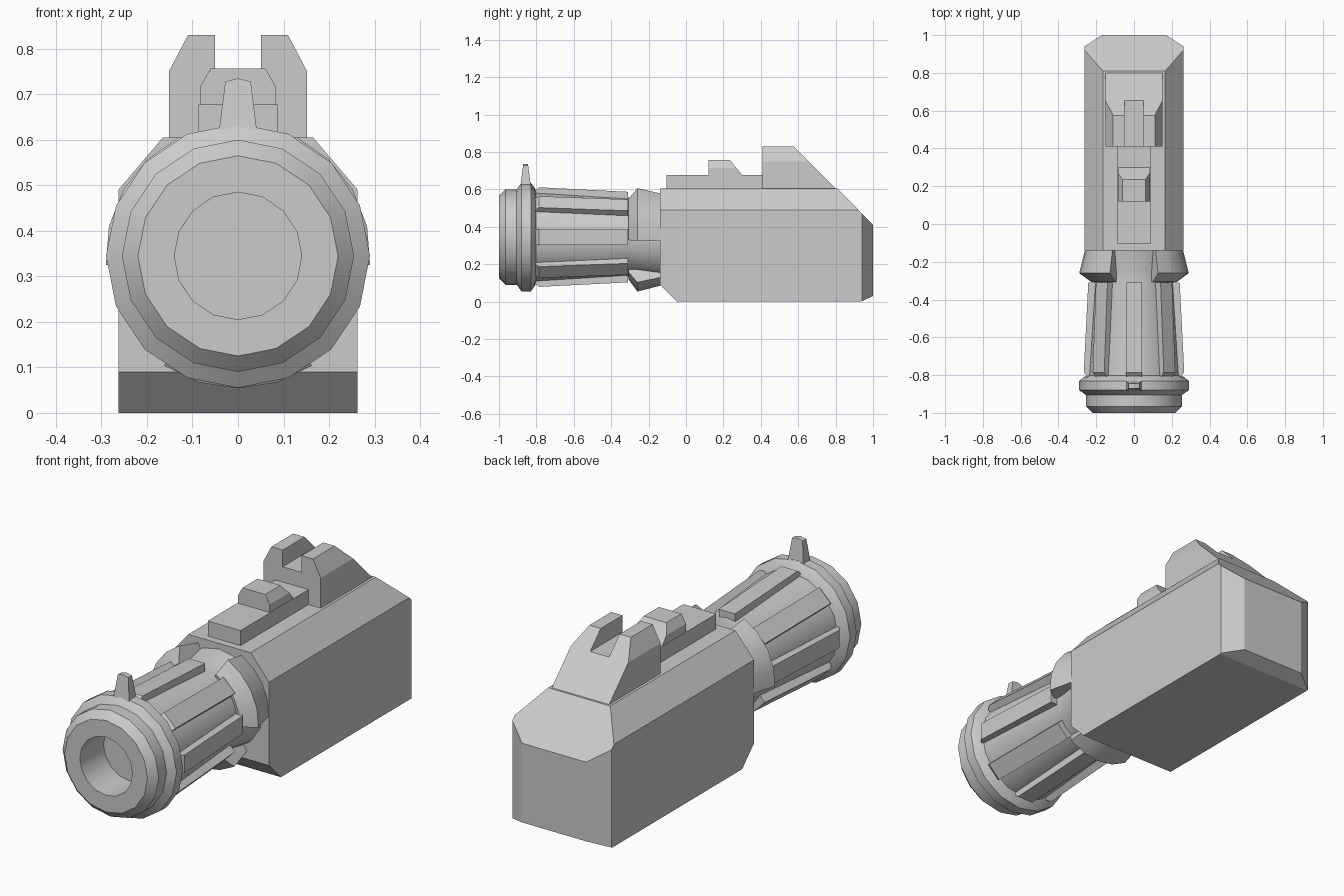
import bpy
import bmesh
from math import radians, sin, cos
from mathutils import Matrix

if "Cube" in bpy.data.objects:
    bpy.data.objects.remove(bpy.data.objects["Cube"], do_unlink=True)

grey = bpy.data.materials.new("light_grey")
grey.use_nodes = True
grey.diffuse_color = (0.6, 0.6, 0.6, 1)
grey.node_tree.nodes["Principled BSDF"].inputs["Base Color"].default_value = (0.6, 0.6, 0.6, 1)

AXIS_Z = 0.345  # height of the barrel axis


def finish(name, bm, smooth=False):
    bmesh.ops.recalc_face_normals(bm, faces=bm.faces[:])
    mesh = bpy.data.meshes.new(name)
    bm.to_mesh(mesh)
    bm.free()
    mesh.materials.append(grey)
    obj = bpy.data.objects.new(name, mesh)
    bpy.context.collection.objects.link(obj)
    if smooth:
        bpy.ops.object.select_all(action="DESELECT")
        obj.select_set(True)
        bpy.context.view_layer.objects.active = obj
        bpy.ops.object.shade_smooth_by_angle(angle=radians(30))
    return obj


def prism(name, pts, axis, lo, hi, cuts=()):
    """Extrude a profile along x (y, z points) or y (x, z points), then slice planes off."""
    bm = bmesh.new()
    place = (lambda p, d: (d, p[0], p[1])) if axis == "x" else (lambda p, d: (p[0], d, p[1]))
    ends = [[bm.verts.new(place(p, d)) for p in pts] for d in (lo, hi)]
    for ring in ends:
        bm.faces.new(ring)
    for i in range(len(pts)):
        j = (i + 1) % len(pts)
        bm.faces.new((ends[0][i], ends[0][j], ends[1][j], ends[1][i]))
    bmesh.ops.recalc_face_normals(bm, faces=bm.faces[:])
    for point, normal in cuts:
        geom = bm.verts[:] + bm.edges[:] + bm.faces[:]
        bmesh.ops.bisect_plane(bm, geom=geom, plane_co=point, plane_no=normal, clear_outer=True)
        rim = [e for e in bm.edges if e.is_boundary]
        bmesh.ops.holes_fill(bm, edges=rim, sides=0)
    return finish(name, bm)


def lathe(name, profile, start=0, sweep=360, steps=16, closed=False):
    """Turn (y, radius) points about the barrel axis, fully or as a capped arc."""
    bm = bmesh.new()
    full = sweep == 360
    rings = []
    for i in range(steps if full else steps + 1):
        a = radians(start + sweep * i / steps)
        rings.append([bm.verts.new((r * cos(a), y, AXIS_Z + r * sin(a))) for y, r in profile])
    n = len(profile)
    for i in range(steps):
        a, b = rings[i], rings[(i + 1) % len(rings)]
        for j in range(n if closed else n - 1):
            k = (j + 1) % n
            bm.faces.new((a[j], a[k], b[k], b[j]))
    if not full:
        bm.faces.new(rings[0])
        bm.faces.new(rings[-1])
    bmesh.ops.remove_doubles(bm, verts=bm.verts[:], dist=0.0001)
    return finish(name, bm, smooth=True)


def mirrored(half):
    return half + [(-x, z) for x, z in reversed(half)]


# Main housing with chamfered top, back and lower front
prism("housing", mirrored([(0.263, 0), (0.263, 0.49), (0.165, 0.605)]), "y", -0.14, 1.0, [
    ((0, 0.81, 0.605), (0, 0.195, 0.19)),
    ((0, 0.935, 0), (0, 0.03, -0.065)),
    ((0, -0.05, 0), (0, -1, -1)),
    ((0.263, 0.94, 0), (0.06, 0.093, 0)),
    ((-0.263, 0.94, 0), (-0.06, 0.093, 0)),
])

# Top rail and its raised block
prism("top_rail", mirrored([(0.087, 0.595), (0.087, 0.677)]), "y", -0.105, 0.42)
prism("rail_block", mirrored([(0.084, 0.67), (0.084, 0.715), (0.06, 0.757)]), "y", 0.12, 0.31,
      [((0, 0.235, 0.757), (0, 0.08, 0.065))])

# Notched rear sight
prism("rear_sight",
      mirrored([(0.152, 0.595), (0.152, 0.75), (0.11, 0.83), (0.05, 0.83), (0.05, 0.75)]),
      "y", 0.41, 0.82, [((0, 0.575, 0.83), (0, 0.225, 0.225))])

# Barrel core and hollow muzzle
lathe("barrel_core", [(-0.82, 0), (-0.82, 0.245), (-0.30, 0.212), (-0.25, 0.215),
                      (-0.13, 0.235), (-0.13, 0)])
lathe("muzzle", [(-0.70, 0), (-0.70, 0.14), (-1, 0.14), (-1, 0.22), (-0.965, 0.255),
                 (-0.905, 0.255), (-0.88, 0.29), (-0.83, 0.29), (-0.81, 0.265),
                 (-0.80, 0.24), (-0.70, 0.2), (-0.65, 0)])

# Raised grip ribs around the barrel
for i in range(8):
    rib = prism(f"barrel_rib_{i + 1}",
                [(-0.81, 0.2), (-0.81, 0.245), (-0.785, 0.266), (-0.31, 0.242), (-0.31, 0.18)],
                "x", -0.043, 0.043)
    rib.data.transform(Matrix.Translation((0, 0, AXIS_Z)) @ Matrix.Rotation(radians(45 * i), 4, "Y"))

# Three collar segments where the barrel meets the housing
for i in range(3):
    lathe(f"collar_segment_{i + 1}",
          [(-0.13, 0.18), (-0.13, 0.258), (-0.26, 0.291), (-0.308, 0.225), (-0.30, 0.18)],
          start=30 + 120 * i - 34, sweep=68, steps=4, closed=True)

# Tapered front sight
prism("front_sight", mirrored([(0.044, 0.6), (0.028, 0.728), (0, 0.735)])[:-1][:2]
      + [(0, 0.735), (-0.028, 0.728), (-0.044, 0.6)], "y", -0.89, -0.82, [
          ((0, -0.885, 0.62), (0, -0.11, 0.014)),
          ((0, -0.83, 0.62), (0, 0.11, 0.014)),
      ])
